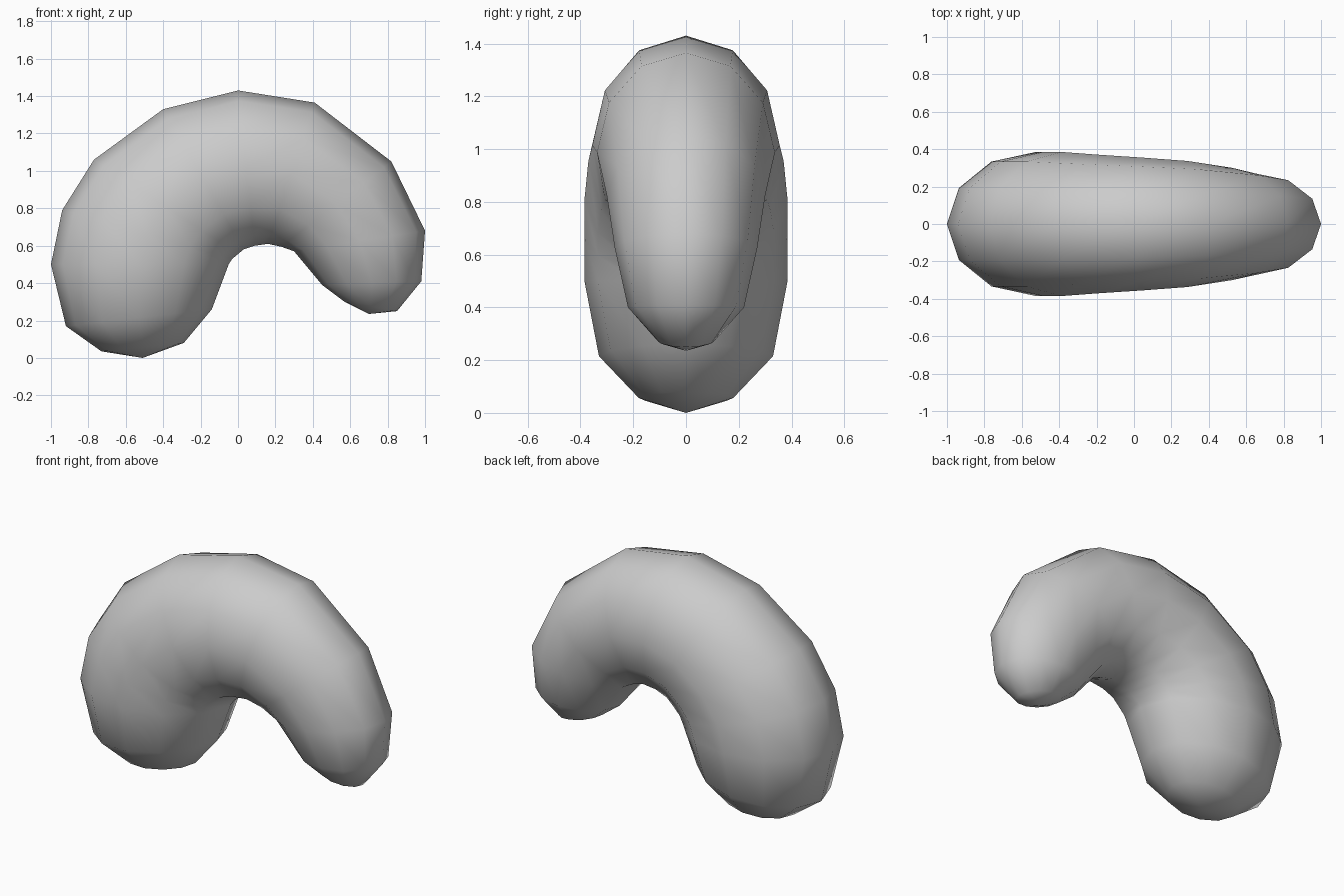
import bpy, bmesh
from math import sin, cos, pi

if "Cube" in bpy.data.objects:
    bpy.data.objects.remove(bpy.data.objects["Cube"])

SIDES = 12
# Each cross-section: outer x, outer z, inner x, inner z, half width in y
RINGS = [
    (-0.73, 0.035, -0.29, 0.08, 0.18),
    (-0.92, 0.17, -0.14, 0.26, 0.33),
    (-1.00, 0.50, -0.05, 0.50, 0.385),
    (-0.94, 0.79, -0.03, 0.53, 0.385),
    (-0.77, 1.06, 0.00, 0.555, 0.385),
    (-0.40, 1.33, 0.03, 0.58, 0.37),
    (0.00, 1.43, 0.09, 0.60, 0.355),
    (0.41, 1.365, 0.16, 0.61, 0.337),
    (0.82, 1.05, 0.23, 0.595, 0.30),
    (1.00, 0.68, 0.30, 0.57, 0.27),
    (0.98, 0.41, 0.45, 0.39, 0.22),
    (0.85, 0.25, 0.57, 0.30, 0.11),
]
POLES = [(-0.51, 0, 0.0), (0.70, 0, 0.235)]

bm = bmesh.new()

# Elliptical rings swept along the bend
loops = []
for ox, oz, ix, iz, w in RINGS:
    loop = []
    for i in range(SIDES):
        a = 2 * pi * i / SIDES
        t = (1 + cos(a)) / 2
        loop.append(bm.verts.new((ix + (ox - ix) * t, w * sin(a), iz + (oz - iz) * t)))
    loops.append(loop)

# Body between the rings
for a, b in zip(loops, loops[1:]):
    for i in range(SIDES):
        j = (i + 1) % SIDES
        bm.faces.new((a[i], a[j], b[j], b[i]))

# Rounded tips
for pole, loop in zip(POLES, (loops[0], loops[-1])):
    tip = bm.verts.new(pole)
    for i in range(SIDES):
        bm.faces.new((tip, loop[i], loop[(i + 1) % SIDES]))

bmesh.ops.recalc_face_normals(bm, faces=bm.faces)
for f in bm.faces:
    f.smooth = True

mesh = bpy.data.meshes.new("curved_nut")
bm.to_mesh(mesh)
bm.free()
bpy.context.collection.objects.link(bpy.data.objects.new("curved_nut", mesh))
